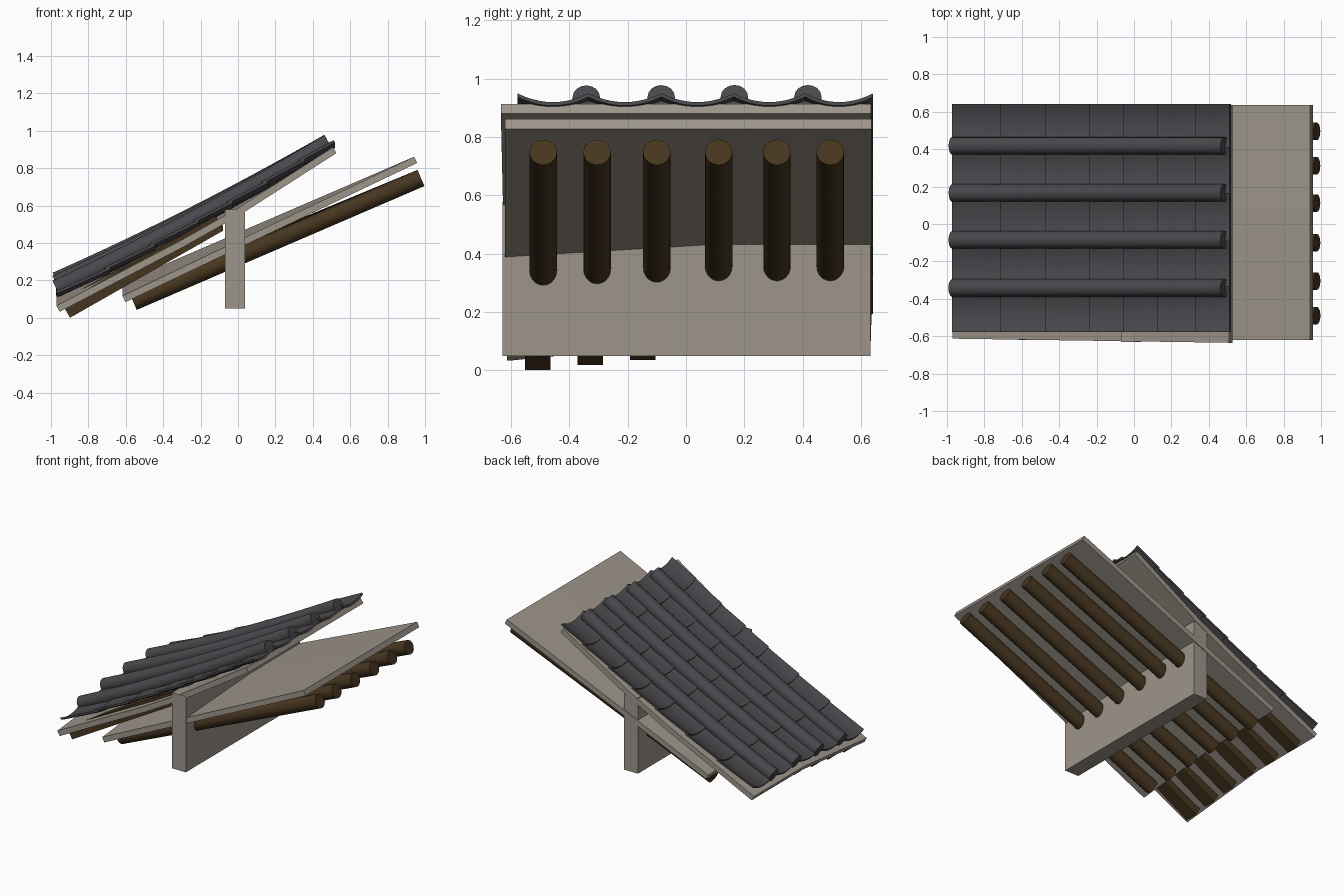
import bpy, math
from mathutils import Vector

if "Cube" in bpy.data.objects:
    bpy.data.objects.remove(bpy.data.objects["Cube"])


def mat(name, col):
    m = bpy.data.materials.new(name)
    m.diffuse_color = (*col, 1)
    m.use_nodes = True
    m.node_tree.nodes["Principled BSDF"].inputs["Base Color"].default_value = m.diffuse_color
    return m


PLASTER = mat("plaster_beige", (0.34, 0.30, 0.255))
TILE = mat("tile_slate_grey", (0.065, 0.065, 0.073))
WOOD = mat("dark_brown_wood", (0.062, 0.036, 0.014))


def make(name, verts, faces, material, smooth=True):
    me = bpy.data.meshes.new(name)
    me.from_pydata(verts, [], faces)
    me.materials.append(material)
    ob = bpy.data.objects.new(name, me)
    bpy.context.collection.objects.link(ob)
    bpy.context.view_layer.objects.active = ob
    for o in bpy.context.selected_objects:
        o.select_set(False)
    ob.select_set(True)
    bpy.ops.object.mode_set(mode='EDIT')
    bpy.ops.mesh.select_all(action='SELECT')
    bpy.ops.mesh.normals_make_consistent(inside=False)
    bpy.ops.object.mode_set(mode='OBJECT')
    if smooth:
        bpy.ops.object.shade_smooth_by_angle(angle=math.radians(35))
    return ob


def slab(us, vs, point, n, thick):
    """Closed sheet around the surface point(u, v), thickened along n."""
    verts, faces = [], []
    nu, nv = len(us), len(vs)
    for s in (0.5, -0.5):
        verts += [Vector(point(u, v)) + n * thick * s for u in us for v in vs]
    idx = lambda k, i, j: k * nu * nv + i * nv + j
    for i in range(nu - 1):
        for j in range(nv - 1):
            for k in (0, 1):
                faces.append([idx(k, i, j), idx(k, i + 1, j), idx(k, i + 1, j + 1), idx(k, i, j + 1)])
    for i in range(nu - 1):
        for j in (0, nv - 1):
            faces.append([idx(0, i, j), idx(0, i + 1, j), idx(1, i + 1, j), idx(1, i, j)])
    for j in range(nv - 1):
        for i in (0, nu - 1):
            faces.append([idx(0, i, j), idx(0, i, j + 1), idx(1, i, j + 1), idx(1, i, j)])
    return verts, faces


def rod(path, r, sides, turn=0.0):
    """Closed round or square bar along a path lying in an xz plane."""
    verts, faces = [], []
    for i, p in enumerate(path):
        d = (path[min(i + 1, len(path) - 1)] - path[max(i - 1, 0)]).normalized()
        up = Vector((-d.z, 0, d.x))
        for k in range(sides):
            a = 2 * math.pi * k / sides + turn
            verts.append(p + Vector((0, 1, 0)) * r * math.cos(a) + up * r * math.sin(a))
    for i in range(len(path) - 1):
        for k in range(sides):
            k2 = (k + 1) % sides
            faces.append([i * sides + k, i * sides + k2, (i + 1) * sides + k2, (i + 1) * sides + k])
    faces.append(list(range(sides)))
    faces.append([(len(path) - 1) * sides + k for k in range(sides)])
    return verts, faces


def lift(y):
    """The eaves drop towards the front corner."""
    return min(1, max(0, (y + 0.63) / 0.71))


def lerp(a, b, t):
    return a + (b - a) * t


NORMAL = Vector((-0.5, 0, 0.866))

# Supporting wall
wx, wy = (-0.07, 0.037), (-0.63, 0.632)
v, f = slab(wx, wy, lambda x, y: (x, y, 0.315), Vector((0, 0, 1)), 0.53)
make("wall_beam", v, f, PLASTER, False)

# Lower deck
v, f = slab((0, 0.41, 1), (-0.62, 0.08, 0.637),
            lambda t, y: (lerp(-0.61, 0.95, t), y, lerp(0.1, 0.845, t) + 0.072 * lift(y) * (1 - t)),
            Vector((-0.43, 0, 0.9)), 0.037)
make("lower_deck", v, f, PLASTER, False)

# Upper deck, sagging along the slope
PROFILE = ((-0.962, 0.047), (-0.3, 0.395), (0.0, 0.565), (0.517, 0.897))


def deck_point(i, y):
    x, z = PROFILE[i]
    t = (x + 0.962) / 1.479
    yy = y - 0.022 * t if y < -0.3 else y
    return (x, yy, z + 0.07 * lift(y) * (1 - t))


v, f = slab((0, 1, 2, 3), (-0.613, 0.08, 0.635), deck_point, NORMAL, 0.037)
make("upper_deck", v, f, PLASTER, False)

# Round rafters under the lower deck
for i, y in enumerate((-0.49, -0.305, -0.1, 0.112, 0.312, 0.495)):
    a = Vector((-0.56, y, 0.08 + 0.03 * lift(y)))
    v, f = rod([a, Vector((0.978, y, 0.748))], 0.047, 20)
    make(f"round_rafter_{i + 1}", v, f, WOOD)

# Square flying rafters at the eave
for i, y in enumerate((-0.508, -0.328, -0.148, 0.05, 0.265, 0.48)):
    a = Vector((-0.92, y, 0.027 + 0.07 * lift(y)))
    b = Vector((-0.1, y, 0.5 + 0.03 * lift(y)))
    v, f = rod([a, b], 0.044 * math.sqrt(2), 4, math.pi / 4)
    make(f"square_rafter_{i + 1}", v, f, WOOD, False)


def tile_z(x, y):
    t = (x + 0.98) / 1.5
    return lerp(0.105, 0.938, t) - 0.1 * t * (1 - t) + 0.07 * lift(y) * (1 - t)


# Concave pan tiles, each course overlapping the one below
COLS = (-0.578, -0.335, -0.085, 0.163, 0.408, 0.642)
ROWS = (-0.97, -0.71, -0.47, -0.235, -0.055, 0.13, 0.33, 0.515)
for c in range(5):
    verts, faces = [], []
    y0, y1 = COLS[c], COLS[c + 1]
    for x0, x1 in zip(ROWS, ROWS[1:]):
        end = min(x1 + 0.025, 0.515)

        def pan(u, w):
            x = lerp(x0, end, u)
            y = lerp(y0, y1, (w + 1) / 2)
            return (x, y, tile_z(x, y) - 0.015 + 0.03 * w * w + 0.006 * (1 - 2 * u))

        v, f = slab([k / 3 for k in range(4)], [k / 5 - 1 for k in range(11)], pan, NORMAL, 0.014)
        base = len(verts)
        verts += v
        faces += [[q + base for q in face] for face in f]
    make(f"pan_tiles_{c + 1}", verts, faces, TILE)

# Round cover tiles over the joints
for i, y in enumerate((-0.342, -0.085, 0.166, 0.418)):
    path = []
    for k in range(15):
        x = lerp(-0.972, 0.485, k / 14)
        path.append(Vector((x, y, tile_z(x, y) + 0.02)))
    v, f = rod(path, 0.047, 16)
    make(f"cover_roll_{i + 1}", v, f, TILE)
